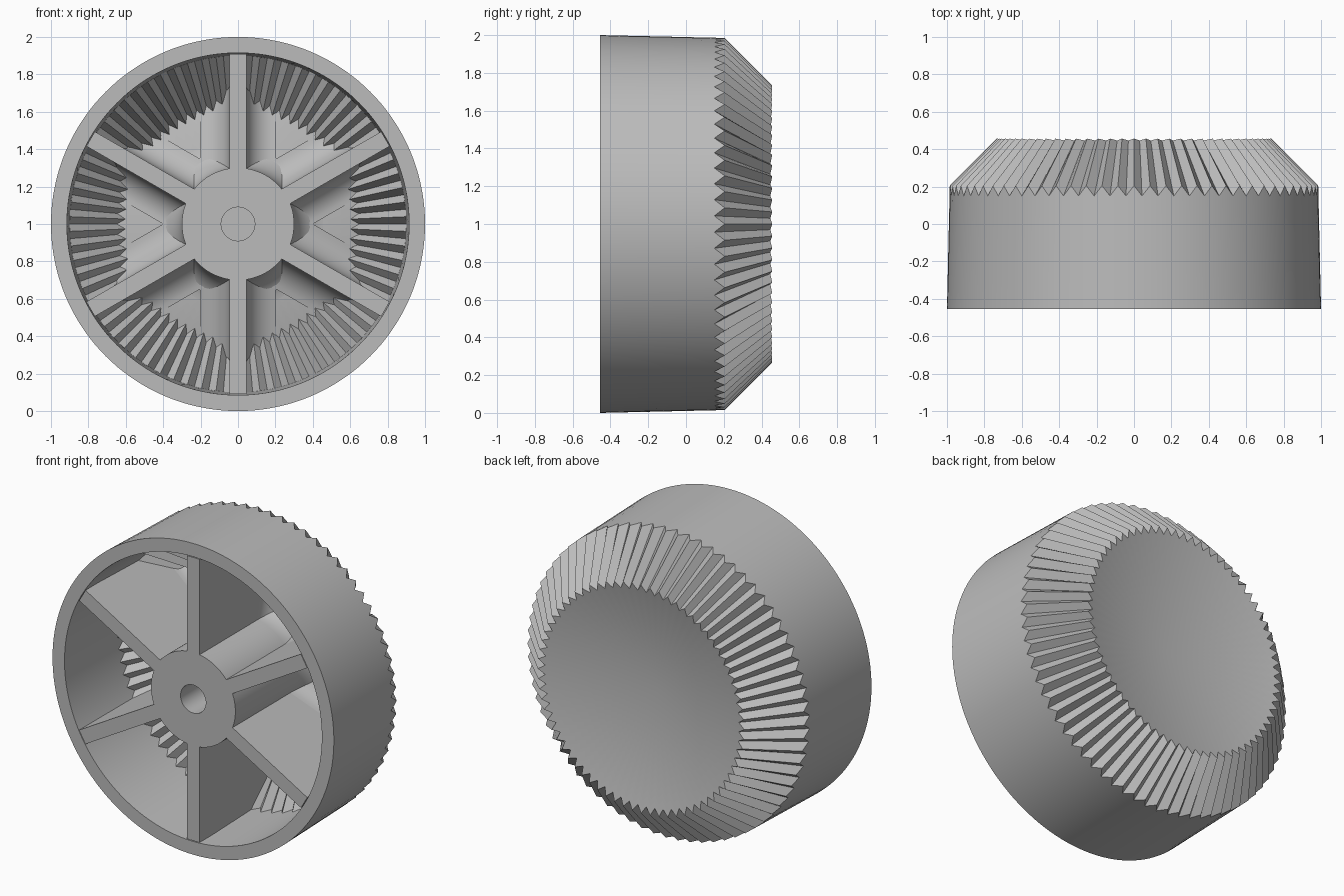
import bpy
from math import sin, cos, pi, radians

TEETH = 72
FRONT = -0.455
SLOPE = 0.227          # cone slope of the dished back and the pocket floor
FILLET = 0.155
SPOKE_HALF = 0.045

cube = bpy.data.objects.get("Cube")
if cube:
    bpy.data.objects.remove(cube, do_unlink=True)

grey = bpy.data.materials.new("plain grey plastic")
grey.use_nodes = True
COLOUR = (0.5, 0.5, 0.5, 1)
grey.diffuse_color = COLOUR
grey.node_tree.nodes["Principled BSDF"].inputs["Base Color"].default_value = COLOUR


def polar(r, a, y, side=0.0):
    """Point at radius r, angle a, depth y, shifted sideways from the radial line."""
    return (r * cos(a) - side * sin(a), y, 1 + r * sin(a) + side * cos(a))


def make(name, verts, faces):
    mesh = bpy.data.meshes.new(name)
    mesh.from_pydata(verts, [], faces)
    mesh.materials.append(grey)
    obj = bpy.data.objects.new(name, mesh)
    bpy.context.collection.objects.link(obj)
    bpy.ops.object.select_all(action='DESELECT')
    obj.select_set(True)
    bpy.context.view_layer.objects.active = obj
    bpy.ops.object.mode_set(mode='EDIT')
    bpy.ops.mesh.select_all(action='SELECT')
    bpy.ops.mesh.remove_doubles(threshold=0.00001)
    bpy.ops.mesh.normals_make_consistent(inside=False)
    bpy.ops.object.mode_set(mode='OBJECT')
    bpy.ops.object.shade_smooth_by_angle(angle=radians(25))
    return obj


def lathe(name, crest, valley):
    """Revolve a profile that alternates between a crest and a valley outline."""
    n, rows = TEETH * 2, len(crest)
    verts = [polar(r, 2 * pi * i / n, y)
             for i in range(n) for r, y in (valley if i % 2 else crest)]
    faces = []
    for i in range(n):
        a, b = i * rows, (i + 1) % n * rows
        faces += [(a + j, b + j, b + j + 1, a + j + 1) for j in range(rows - 1)]
    return make(name, verts, faces)


def floor_y(r):
    return 0.22 + SLOPE * r


def shell_outline(outer_sum, inner_sum):
    """Section of the cup; each sum is radius + depth along the 45 degree slope."""
    back_r = (outer_sum - 0.29) / (1 + SLOPE)
    floor_r = (inner_sum - 0.22) / (1 + SLOPE)
    return [(0, 0.29), (back_r, 0.29 + SLOPE * back_r),
            (0.985, outer_sum - 0.985), (1, FRONT), (0.915, FRONT),
            (0.9, inner_sum - 0.9), (floor_r, floor_y(floor_r)), (0, 0.22)]


# Cup with toothed slope, ribbed inside to match
lathe("toothed_cup", shell_outline(1.19, 1.015), shell_outline(1.135, 0.96))

# Central hub with blind hole and a rounded root
root = [(0.3 + FILLET * (1 - cos(t)), floor_y(0.3) - FILLET * (1 - sin(t)) + 0.035 * t / (pi / 2))
        for t in (pi / 2 * k / 10 for k in range(11))]
hub = [(0, -0.1), (0.09, -0.1), (0.09, FRONT), (0.3, FRONT)] + root + [(0.4, 0.33), (0, 0.25)]
lathe("hub", hub, hub)

# Six spokes, each with a rounded root on both sides
spoke_side = [(0.28, FRONT), (0.91, FRONT), (0.91, 0.1), (0.7, 0.33), (0.28, 0.29)]
for k in range(6):
    a = pi / 6 + k * pi / 3
    n = len(spoke_side)
    verts = [polar(r, a, y, s) for s in (-SPOKE_HALF, SPOKE_HALF) for r, y in spoke_side]
    faces = [tuple(range(n)), tuple(range(n, 2 * n))]
    faces += [(j, (j + 1) % n, n + (j + 1) % n, n + j) for j in range(n)]
    make(f"spoke_{k + 1}", verts, faces)

    for side, label in ((-1, "a"), (1, "b")):
        verts, faces, steps, rows = [], [], 10, 14
        for i in range(rows + 1):
            r = 0.25 + 0.6 * i / rows
            for j in range(steps + 1):
                t = pi / 2 * j / steps
                s = SPOKE_HALF + FILLET * (1 - cos(t))
                reach = (r * r + s * s) ** 0.5
                y = min(floor_y(r) - FILLET * (1 - sin(t)), 1.07 - reach)
                verts.append(polar(r, a, y, side * s))
        w = steps + 1
        for i in range(rows):
            for j in range(steps):
                quad = (i * w + j, i * w + j + 1, (i + 1) * w + j + 1, (i + 1) * w + j)
                faces.append(quad if side < 0 else quad[::-1])
        fillet = make(f"spoke_root_{k + 1}{label}", verts, faces)
        # Open strips must face the pocket opening
        if sum(p.normal.y for p in fillet.data.polygons) > 0:
            fillet.data.flip_normals()
